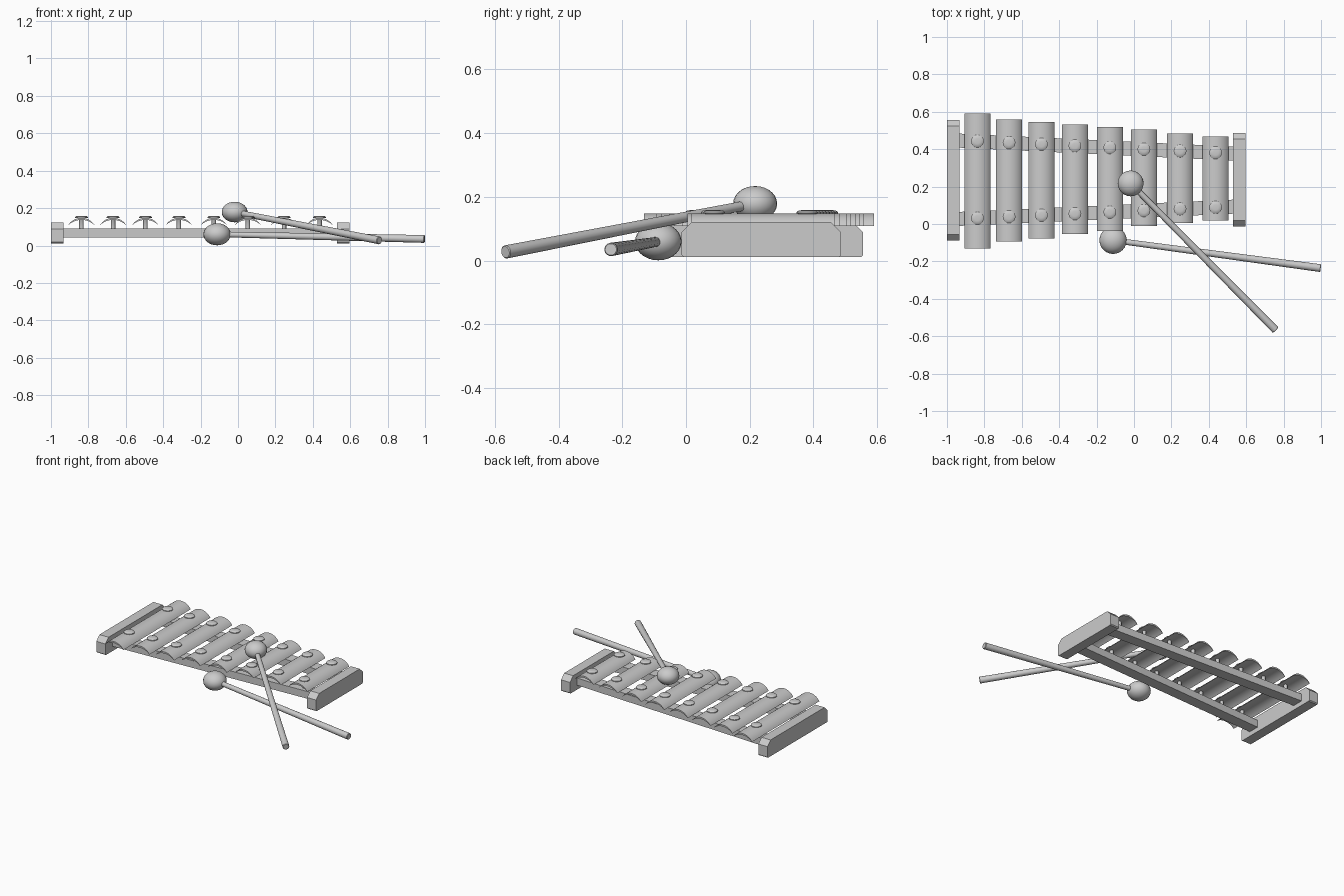
import bpy, bmesh, math
from mathutils import Vector

if "Cube" in bpy.data.objects:
    bpy.data.objects.remove(bpy.data.objects["Cube"])


def finish(name, bm, smooth=True):
    bmesh.ops.recalc_face_normals(bm, faces=bm.faces)
    me = bpy.data.meshes.new(name)
    bm.to_mesh(me)
    bm.free()
    ob = bpy.data.objects.new(name, me)
    bpy.context.collection.objects.link(ob)
    if smooth:
        bpy.ops.object.select_all(action='DESELECT')
        ob.select_set(True)
        bpy.context.view_layer.objects.active = ob
        bpy.ops.object.shade_smooth_by_angle(angle=math.radians(40))
    return ob


def extrude(name, points, offset, smooth=False):
    """Extrude a closed 3D outline along an offset vector."""
    bm = bmesh.new()
    face = bm.faces.new([bm.verts.new(p) for p in points])
    res = bmesh.ops.extrude_face_region(bm, geom=[face])
    verts = [v for v in res['geom'] if isinstance(v, bmesh.types.BMVert)]
    bmesh.ops.translate(bm, verts=verts, vec=offset)
    return finish(name, bm, smooth)


def lathe(name, profile, start, axis, segs=20):
    """Closed surface of revolution from (distance, radius) pairs along an axis."""
    bm = bmesh.new()
    q = Vector((0, 0, 1)).rotation_difference(Vector(axis))
    rings = []
    for d, r in profile:
        rings.append([bm.verts.new(Vector(start) + q @ Vector((
            r * math.cos(math.tau * i / segs), r * math.sin(math.tau * i / segs), d)))
            for i in range(segs)])
    for a, b in zip(rings, rings[1:]):
        for i in range(segs):
            j = (i + 1) % segs
            bm.faces.new((a[i], a[j], b[j], b[i]))
    bm.faces.new(rings[0][::-1])
    bm.faces.new(rings[-1])
    return finish(name, bm)


# End blocks with chamfered top corners
def end_block(name, x0, x1, y0, y1):
    z0, z1, c, b = 0.012, 0.122, 0.033, 0.006
    outline = [(y0 + b, z0), (y1 - b, z0), (y1, z0 + b), (y1, z1 - c),
               (y1 - c, z1), (y0 + c, z1), (y0, z1 - c), (y0, z0 + b)]
    extrude(name, [(x0, y, z) for y, z in outline], (x1 - x0, 0, 0))


end_block("left_end_block", -1.0, -0.932, -0.088, 0.556)
end_block("right_end_block", 0.528, 0.595, -0.014, 0.487)


# Converging rails
def rail(name, ya, yb, w=0.0375):
    xa, xb = -0.94, 0.54
    extrude(name, [(xa, ya - w, 0.043), (xb, yb - w, 0.043),
                   (xb, yb + w, 0.043), (xa, ya + w, 0.043)], (0, 0, 0.049))


rail("back_rail", 0.446, 0.376)
rail("front_rail", 0.027, 0.093)

# Arched sound bars: centre x, front y, back y
bars = [(-0.837, -0.132, 0.590), (-0.668, -0.094, 0.558), (-0.495, -0.078, 0.545),
        (-0.316, -0.054, 0.532), (-0.129, -0.038, 0.518), (0.053, -0.011, 0.505),
        (0.246, 0.005, 0.484), (0.436, 0.018, 0.468)]


def arc(height, half=0.07, base=0.109, n=14):
    r = (half ** 2 + height ** 2) / (2 * height)
    a = math.asin(half / r)
    return [(r * math.sin(t), base + height - r + r * math.cos(t))
            for t in (-a + 2 * a * i / n for i in range(n + 1))]


cross_section = arc(0.039) + arc(0.028)[-2:0:-1]
peg_profile = [(0, 0.012), (0.052, 0.012), (0.057, 0.016), (0.0572, 0.034),
               (0.062, 0.034), (0.067, 0.028), (0.069, 0.014)]

for i, (x, y0, y1) in enumerate(bars):
    extrude(f"bar_{i + 1}", [(x + u, y0, z) for u, z in cross_section],
            (0, y1 - y0, 0), True)
    t = (x - bars[0][0]) / (bars[-1][0] - bars[0][0])
    # Round-headed pegs through each bar into the rails
    for side, y in (("back", 0.443 - 0.062 * t), ("front", 0.031 + 0.058 * t)):
        lathe(f"{side}_peg_{i + 1}", peg_profile, (x, y, 0.09), (0, 0, 1))


# Mallets: flattened ball head and tapered stick
def mallet(name, head, radius, height, tip):
    bm = bmesh.new()
    bmesh.ops.create_uvsphere(bm, u_segments=24, v_segments=14, radius=1)
    bmesh.ops.scale(bm, verts=bm.verts, vec=(radius, radius, height))
    bmesh.ops.translate(bm, verts=bm.verts, vec=head)
    finish(name + "_head", bm)
    d = Vector(tip) - Vector(head)
    lathe(name + "_stick", [(0, 0.015), (d.length - 0.003, 0.021), (d.length, 0.018)],
          head, d.normalized(), 16)


mallet("upper_mallet", (-0.018, 0.217, 0.179), 0.069, 0.055, (0.757, -0.567, 0.027))
mallet("lower_mallet", (-0.112, -0.087, 0.060), 0.073, 0.059, (0.998, -0.236, 0.035))
